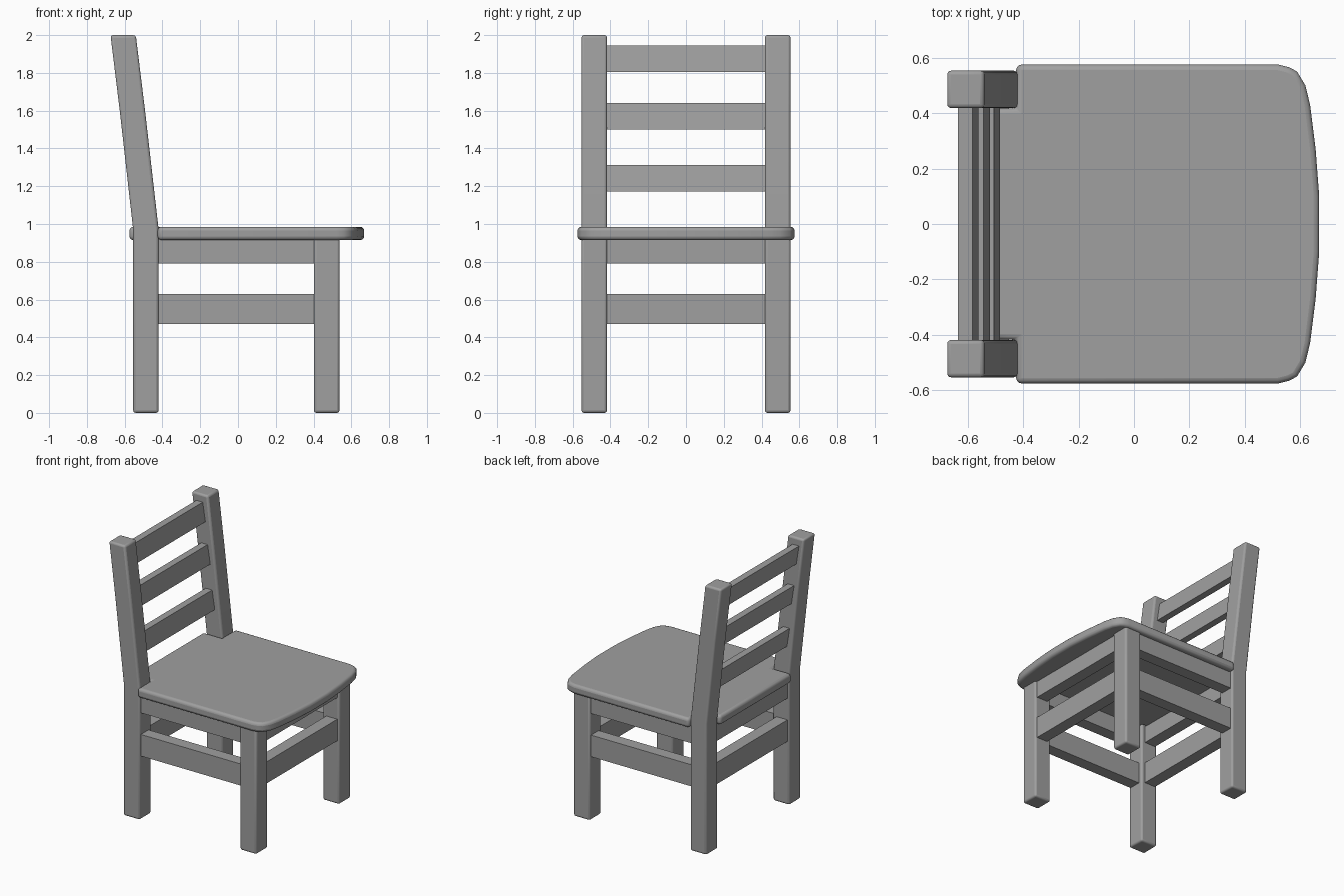
import bpy
import bmesh
from math import radians
from mathutils import Vector

cube = bpy.data.objects.get("Cube")
if cube:
    bpy.data.objects.remove(cube, do_unlink=True)

grey = bpy.data.materials.new("plain_grey")
grey.use_nodes = True
colour = (0.35, 0.35, 0.35, 1)
grey.diffuse_color = colour
grey.node_tree.nodes["Principled BSDF"].inputs["Base Color"].default_value = colour


def prism(name, outline, depth, bevel=0, segments=3):
    """Extrude a closed outline of 3D points along a depth vector."""
    bm = bmesh.new()
    face = bm.faces.new([bm.verts.new(p) for p in outline])
    extruded = bmesh.ops.extrude_face_region(bm, geom=[face])["geom"]
    verts = [v for v in extruded if isinstance(v, bmesh.types.BMVert)]
    bmesh.ops.translate(bm, verts=verts, vec=Vector(depth))
    bmesh.ops.recalc_face_normals(bm, faces=bm.faces)
    mesh = bpy.data.meshes.new(name)
    bm.to_mesh(mesh)
    bm.free()
    mesh.materials.append(grey)
    obj = bpy.data.objects.new(name, mesh)
    bpy.context.collection.objects.link(obj)
    if bevel:
        mod = obj.modifiers.new("rounded_edges", "BEVEL")
        mod.width = bevel
        mod.segments = segments
        mod.limit_method = "ANGLE"
        mod.angle_limit = radians(40)
    bpy.ops.object.select_all(action="DESELECT")
    obj.select_set(True)
    bpy.context.view_layer.objects.active = obj
    bpy.ops.object.shade_smooth_by_angle(angle=radians(35))
    return obj


def box(name, x, y, z, bevel=0):
    outline = [(x[0], y[0], z[0]), (x[1], y[0], z[0]),
               (x[1], y[1], z[0]), (x[0], y[1], z[0])]
    return prism(name, outline, (0, 0, z[1] - z[0]), bevel)


INNER, OUTER = 0.418, 0.553     # leg faces across the width
BACK, FRONT = -0.42, 0.402      # leg faces that look at each other
LEG = 0.135
SETBACK, THICK = 0.015, 0.09
rails = {"apron": (0.79, 0.92), "stretcher": (0.47, 0.63)}

# Legs, leaning back posts and side rails, one set per side
post = [(-0.555, 0), (-0.42, 0), (-0.42, 0.97), (-0.492, 1.6),
        (-0.541, 2), (-0.675, 2), (-0.626, 1.6), (-0.555, 0.97)]
for side, s in (("right", -1), ("left", 1)):
    prism(side + "_back_post", [(x, s * INNER, z) for x, z in post],
          (0, s * LEG, 0), 0.014)
    box(side + "_front_leg", (FRONT, FRONT + LEG),
        sorted((s * INNER, s * OUTER)), (0, 0.93), 0.014)
    face = OUTER - SETBACK
    for kind, z in rails.items():
        box(side + "_side_" + kind, (BACK - 0.02, FRONT + 0.02),
            sorted((s * face, s * (face - THICK))), z)

# Cross rails at both ends
for end, outer, s in (("front", FRONT + LEG, 1), ("rear", BACK - LEG, -1)):
    face = outer - s * SETBACK
    for kind, z in rails.items():
        box(end + "_" + kind, sorted((face, face - s * THICK)),
            (-INNER - 0.02, INNER + 0.02), z)

# Tilted back slats
for name, bottom, front in (("lower", 1.173, -0.483), ("middle", 1.5, -0.52),
                            ("upper", 1.804, -0.56)):
    lean, thick, high = -0.022, 0.052, 0.14
    outline = [(front, bottom), (front + lean, bottom + high),
               (front + lean - thick, bottom + high), (front - thick, bottom)]
    prism(name + "_slat", [(x, -INNER - 0.02, z) for x, z in outline],
          (0, 2 * INNER + 0.04, 0))

# Seat with a bowed front edge and corners notched around the posts
half = [(-0.575, 0.416), (-0.425, 0.416), (-0.425, 0.575), (0.52, 0.575),
        (0.56, 0.565), (0.588, 0.55), (0.618, 0.5), (0.635, 0.43),
        (0.655, 0.27), (0.668, 0.1)]
outline = half + [(x, -y) for x, y in reversed(half)]
prism("seat", [(x, y, 0.915) for x, y in outline], (0, 0, 0.07), 0.02)
